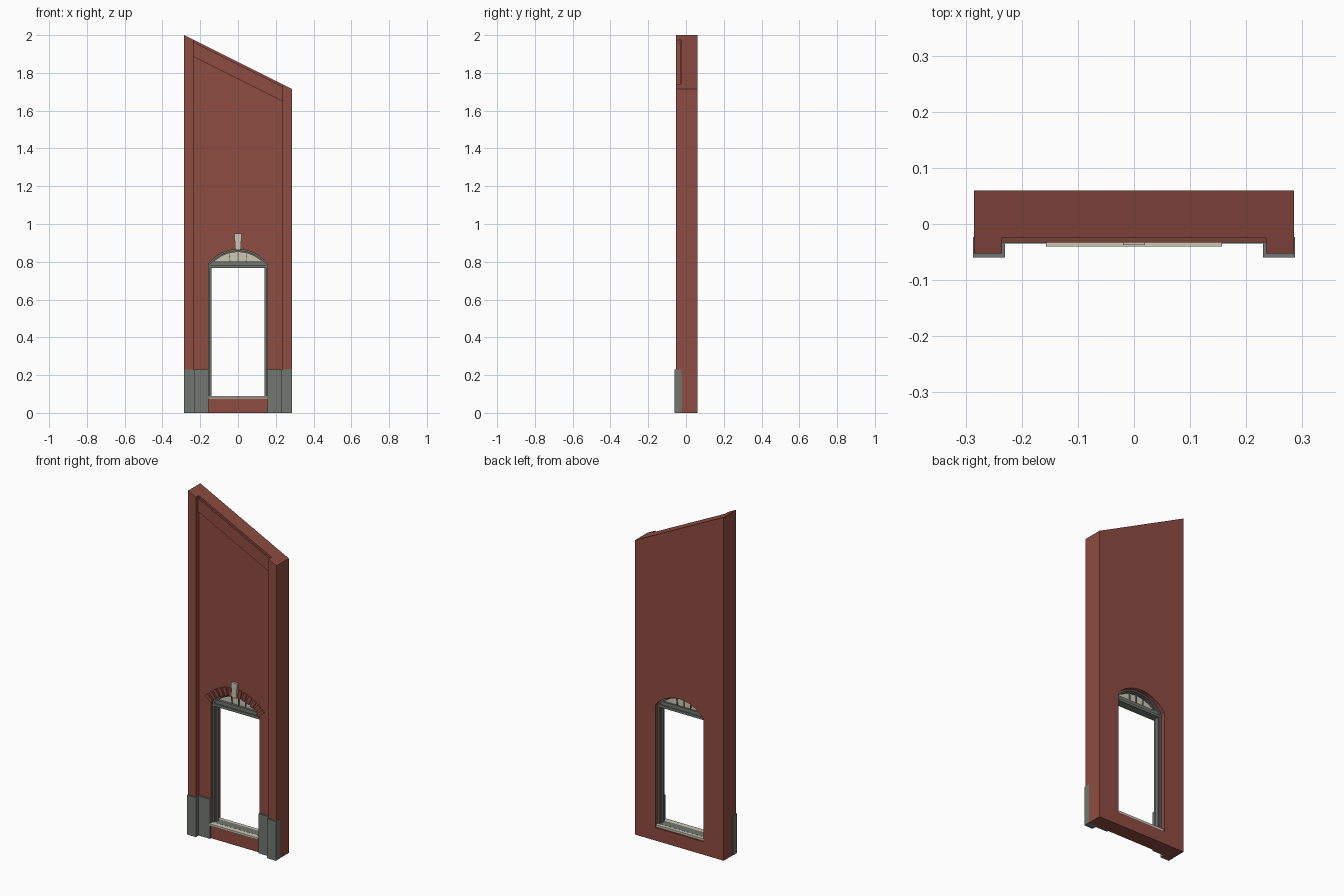
import bpy, bmesh, math
from mathutils import Vector

cube = bpy.data.objects.get("Cube")
if cube:
    bpy.data.objects.remove(cube)


def material(name, rgb):
    m = bpy.data.materials.new(name)
    m.use_nodes = True
    m.diffuse_color = (*rgb, 1)
    m.node_tree.nodes["Principled BSDF"].inputs["Base Color"].default_value = (*rgb, 1)
    return m


BRICK = material("brick red", (0.27, 0.072, 0.053))
STONE = material("grey stone", (0.165, 0.185, 0.16))
CREAM = material("cream stone", (0.62, 0.57, 0.46))


def prism(name, mat, y0, y1, *loops):
    """Extrude an (x, z) outline from y0 to y1; further loops are holes."""
    bm = bmesh.new()
    edges = []
    for loop in loops:
        vs = [bm.verts.new((x, y0, z)) for x, z in loop]
        edges += [bm.edges.new((vs[i - 1], vs[i])) for i in range(len(vs))]
    if len(loops) == 1:
        bm.faces.new(vs)
    else:
        bmesh.ops.triangle_fill(bm, edges=edges, use_beauty=True)
    ext = bmesh.ops.extrude_face_region(bm, geom=bm.faces[:])
    moved = [v for v in ext["geom"] if isinstance(v, bmesh.types.BMVert)]
    bmesh.ops.translate(bm, verts=moved, vec=Vector((0, y1 - y0, 0)))
    bmesh.ops.recalc_face_normals(bm, faces=bm.faces[:])
    mesh = bpy.data.meshes.new(name)
    bm.to_mesh(mesh)
    bm.free()
    mesh.materials.append(mat)
    obj = bpy.data.objects.new(name, mesh)
    bpy.context.collection.objects.link(obj)
    return obj


def rect(x0, x1, z0, z1):
    return [(x0, z0), (x1, z0), (x1, z1), (x0, z1)]


def roof(x, drop=0):
    return 1.8575 - 0.5 * x - drop


def sloped(x0, x1, z0=None, top=0, depth=0):
    """Outline whose top follows the roof; bottom level or parallel to it."""
    low = [z0, z0] if z0 is not None else [roof(x0, depth), roof(x1, depth)]
    return [(x0, low[0]), (x1, low[1]), (x1, roof(x1, top)), (x0, roof(x0, top))]


# Segmental arch shared by opening, frame and voussoirs
HALF, SPRING, RADIUS = 0.155, 0.79, 0.198
CENTRE = 0.667


def polar(r, a):
    return (r * math.sin(a), CENTRE + r * math.cos(a))


def arch(inset, z0, level=None, n=20):
    """Arched outline, inset from the opening, standing on z0."""
    r, w = RADIUS - inset, HALF - inset
    a = math.asin(w / r)
    if level is not None:
        a = min(a, math.acos((level - CENTRE) / r))
    curve = [polar(r, a - 2 * a * i / n) for i in range(n + 1)]
    if level is not None:
        return curve
    return [(-w, z0), (w, z0)] + curve


# Wall with arched opening
FRONT, BACK = -0.025, 0.06
prism("wall", BRICK, FRONT, BACK, sloped(-0.285, 0.285, 0), arch(0, 0.075))
prism("top_band", BRICK, -0.033, FRONT, sloped(-0.235, 0.235, top=0.012, depth=0.09))

# Corner pilasters and their stone bases
for side, s in (("right", -1), ("left", 1)):
    def span(a, b):
        return sorted((s * a, s * b))
    prism(side + "_pilaster", BRICK, -0.053, FRONT, sloped(*span(0.235, 0.285), 0))
    prism(side + "_outer_base", STONE, -0.06, FRONT + 0.002, rect(*span(0.23, 0.2865), 0, 0.23))
    prism(side + "_inner_base", STONE, -0.035, FRONT, rect(*span(0.156, 0.23), 0, 0.23))

# Raised arch bricks and keystone
for i in range(1, 7):
    for s in (-1, 1):
        a, half = s * i * 0.14, 0.045
        corners = [(RADIUS, a - half), (RADIUS, a + half),
                   (RADIUS + 0.048, a + half), (RADIUS + 0.048, a - half)]
        prism("arch_brick", BRICK, -0.032, FRONT, [polar(r, t) for r, t in corners])
prism("keystone", CREAM, -0.037, FRONT,
      [(-0.014, 0.862), (0.014, 0.862), (0.02, 0.95), (-0.02, 0.95)])

# Sill
prism("sill", CREAM, -0.04, 0.055, rect(-0.157, 0.157, 0.078, 0.09))

# Stepped frame, transom and fanlight
prism("outer_frame", STONE, -0.012, 0.036, arch(0, 0.09), arch(0.008, 0.0905))
prism("inner_frame", STONE, 0.0, 0.026, arch(0.007, 0.09), arch(0.014, 0.0905))
prism("transom", STONE, -0.014, 0.032, rect(-0.148, 0.148, 0.768, 0.782))
prism("transom_rail", STONE, -0.004, 0.026, rect(-0.148, 0.148, 0.781, 0.802))
prism("fanlight_pane", CREAM, 0.01, 0.016, arch(0.012, 0, level=0.8))
for s in (-1, 0, 1):
    x = s * 0.042
    prism("fanlight_bar", STONE, 0.004, 0.022,
          [(x - 0.002, 0.8), (x + 0.002, 0.8),
           (x * 1.12 + 0.002, 0.852 - abs(s) * 0.005), (x * 1.12 - 0.002, 0.852 - abs(s) * 0.005)])
